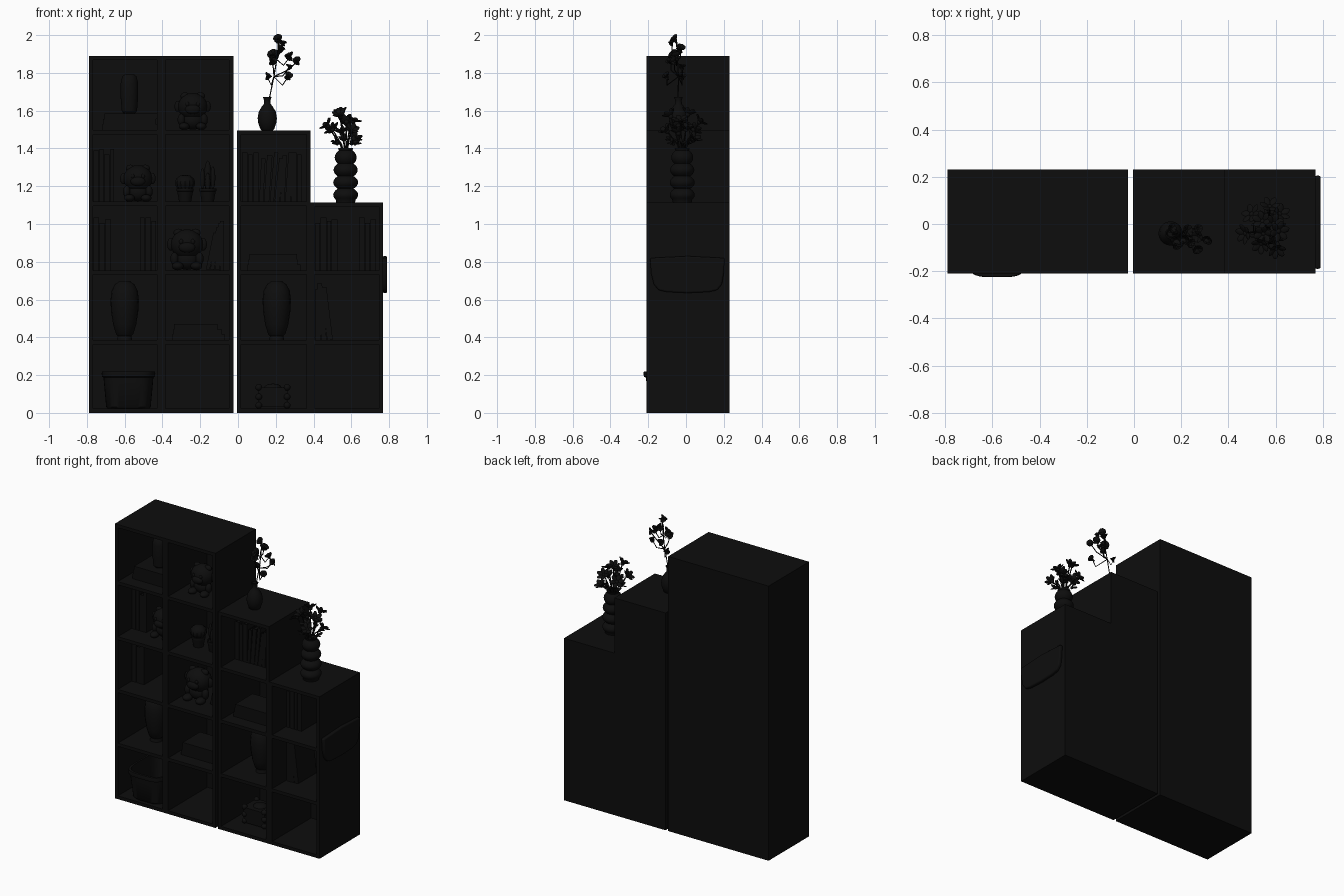
import bpy, bmesh, math, random
from mathutils import Vector, Matrix, Euler

if "Cube" in bpy.data.objects:
    bpy.data.objects.remove(bpy.data.objects["Cube"])

random.seed(4)
black = bpy.data.materials.new("black")
black.diffuse_color = (0.004, 0.004, 0.004, 1)
black.use_nodes = True
black.node_tree.nodes["Principled BSDF"].inputs["Base Color"].default_value = black.diffuse_color


def finish(bm, name, smooth=False, loc=(0, 0, 0), rot=(0, 0, 0)):
    bmesh.ops.recalc_face_normals(bm, faces=bm.faces)
    me = bpy.data.meshes.new(name)
    bm.to_mesh(me)
    bm.free()
    me.materials.append(black)
    ob = bpy.data.objects.new(name, me)
    bpy.context.collection.objects.link(ob)
    ob.location, ob.rotation_euler = loc, rot
    if smooth:
        bpy.ops.object.select_all(action='DESELECT')
        ob.select_set(True)
        bpy.context.view_layer.objects.active = ob
        bpy.ops.object.shade_smooth_by_angle(angle=math.radians(40))
    return ob


def boxes(name, parts, loc=(0, 0, 0), rot=(0, 0, 0)):
    bm = bmesh.new()
    for x0, x1, y0, y1, z0, z1 in parts:
        m = Matrix.Translation(((x0 + x1) / 2, (y0 + y1) / 2, (z0 + z1) / 2)) @ \
            Matrix.Diagonal((x1 - x0, y1 - y0, z1 - z0, 1))
        bmesh.ops.create_cube(bm, size=1, matrix=m)
    return finish(bm, name, loc=loc, rot=rot)


def lathe(name, profile, loc, n=40, power=2, sy=1.0, ribs=0.0):
    """Loft (radius, z) rings; power > 2 squares the plan, ribs flute it."""
    bm, rings = bmesh.new(), []
    for r, z in profile:
        ring = []
        for i in range(n):
            a = 2 * math.pi * i / n
            c, s = math.cos(a), math.sin(a)
            k = r * (1 + ribs * (i % 2)) / (abs(c) ** power + abs(s) ** power) ** (1 / power)
            ring.append(bm.verts.new((c * k, s * k * sy, z)))
        rings.append(ring)
    for a, b in zip(rings, rings[1:]):
        for i in range(n):
            bm.faces.new((a[i], a[(i + 1) % n], b[(i + 1) % n], b[i]))
    bm.faces.new(rings[0][::-1])
    bm.faces.new(rings[-1])
    return finish(bm, name, True, loc)


def balls(name, parts, loc, seg=24):
    bm = bmesh.new()
    for c, r in parts:
        m = Matrix.Translation(c) @ Matrix.Diagonal((*r, 1))
        bmesh.ops.create_uvsphere(bm, u_segments=seg, v_segments=seg // 2, radius=1, matrix=m)
    return finish(bm, name, True, loc)


def book(name, w, h, d, loc, rot=(0, 0, 0)):
    t = 0.003
    boxes(name, [(0, t, 0, d, 0, h), (w - t, w, 0, d, 0, h), (t, w - t, 0, t, 0, h),
                 (t, w - t, t, d - 0.005, 0.005, h - 0.005)], loc, rot)


def book_row(name, x, z, sizes, y=-0.06, d=0.2):
    for i, (w, h, lean) in enumerate(sizes):
        book(f"{name}_{i}", w, h, d, (x, y, z + (w * math.sin(lean) if lean > 0 else 0)), (0, lean, 0))
        x += w / math.cos(lean) + 0.003


# bookcases: uprights, shelves and back panels for each column
T, Y0, Y1 = 0.022, -0.21, 0.23
LV = [0.022, 0.385, 0.755, 1.118, 1.497, 1.89]


def column(name, x0, x1, levels, y0=Y0):
    top = levels[-1]
    parts = [(x0, x0 + T, y0, Y1, 0, top), (x1 - T, x1, y0, Y1, 0, top),
             (x0 + T, x1 - T, Y1 - 0.015, Y1, 0, top)]
    parts += [(x0 + T, x1 - T, y0, Y1 - 0.015, z - T, z) for z in levels]
    boxes(name, parts)


column("tall_case_left_column", -0.79, -0.407, LV)
column("tall_case_right_column", -0.407, -0.025, LV)
column("step_case_left_column", -0.005, 0.384, LV[:4] + [1.495])
column("step_case_right_column", 0.384, 0.768, LV[:3] + [1.115])

# side pocket with rounded lower corners
bm = bmesh.new()
outline = [(-0.19, 0.82), (-0.185, 0.74), (-0.17, 0.68), (-0.145, 0.65), (-0.1, 0.64), (0.01, 0.635),
           (0.12, 0.64), (0.165, 0.65), (0.19, 0.68), (0.2, 0.74), (0.205, 0.82), (0.01, 0.83)]
f = bm.faces.new([bm.verts.new((0.765, y, z)) for y, z in outline])
g = bmesh.ops.extrude_face_region(bm, geom=[f])
bmesh.ops.translate(bm, verts=[v for v in g['geom'] if isinstance(v, bmesh.types.BMVert)], vec=(0.025, 0, 0))
pocket = finish(bm, "side_pocket", True)
bev = pocket.modifiers.new("bevel", 'BEVEL')
bev.width, bev.segments = 0.008, 3

# oval floor basket, hollow with rolled rim
lathe("basket", [(0.11, 0), (0.118, 0.01), (0.13, 0.14), (0.132, 0.165), (0.14, 0.17), (0.142, 0.185),
                 (0.14, 0.198), (0.128, 0.198), (0.125, 0.16), (0.108, 0.015)],
      (-0.58, -0.038, 0.022), n=64, power=4, sy=1.32)

# tall ribbed vases and the small one on the top shelf
egg = [(0.035, 0), (0.045, 0.01), (0.06, 0.06), (0.071, 0.13), (0.074, 0.19), (0.068, 0.24), (0.05, 0.275),
       (0.035, 0.283), (0.03, 0.29), (0.026, 0.285), (0.026, 0.2)]
for x in (-0.6, 0.205):
    lathe("ribbed_vase", egg, (x, -0.03, 0.387 + 0.02), n=48, ribs=0.025)
    lathe("vase_foot", [(0.04, 0), (0.036, 0.022)], (x, -0.03, 0.385))
lathe("top_shelf_vase", [(0.03, 0), (0.04, 0.01), (0.046, 0.08), (0.046, 0.16), (0.038, 0.195), (0.025, 0.205),
                         (0.02, 0.2), (0.02, 0.12)], (-0.575, -0.03, 1.586))

# soft round figures: head, ears, body, feet, snout
for x, z, s in ((-0.24, 1.497, 1.0), (-0.53, 1.118, 0.98), (-0.27, 0.755, 1.1)):
    parts = [((0, 0, .125), (.078, .068, .072)), ((0, 0, .052), (.058, .05, .05)), ((0, -.06, .11), (.04, .02, .025))]
    for m in (-1, 1):
        parts += [((m * .078, 0, .125), (.018, .014, .03)), ((m * .045, -.045, .02), (.028, .035, .02)),
                  ((m * .06, -.02, .055), (.02, .022, .032)), ((m * .028, -.062, .138), (.01, .008, .012)),
                  ((m * .04, 0, .18), (.025, .018, .02))]
    balls("figure", [(Vector(c) * s, Vector(r) * s) for c, r in parts], (x, -0.04, z))

# potted cacti
pot = [(0.032, 0), (0.042, 0.055), (0.045, 0.056), (0.045, 0.07), (0.038, 0.07), (0.036, 0.062)]
for x in (-0.28, -0.16):
    lathe("cactus_pot", pot, (x, -0.03, 1.118), n=32)
lathe("round_cactus", [(.03, 0), (.046, .02), (.05, .04), (.044, .06), (.025, .076), (.005, .08)],
      (-0.28, -0.03, 1.18), n=28, ribs=0.1)
balls("tall_cactus", [((0, 0, .07), (.02, .02, .085)), ((-.028, 0, .06), (.013, .013, .055)),
                      ((.027, 0, .065), (.013, .013, .06)), ((0, -.02, .04), (.014, .014, .05))], (-0.16, -0.03, 1.18))

# standing and leaning books
book_row("books_upper_left", -0.765, 1.118, [(.028, .27, 0), (.022, .28, 0), (.03, .25, 0), (.02, .28, 0)])
book_row("books_middle_left", -0.765, 0.755, [(.03, .28, 0), (.026, .25, 0), (.03, .27, 0)])
book_row("books_middle_left_end", -0.52, 0.755, [(.026, .28, 0), (.03, .28, 0), (.025, .26, 0)])
book_row("books_beside_figure", -0.17, 0.755, [(.02, .2, .2), (.02, .23, .14), (.025, .25, .08), (.022, .26, 0)])
book_row("books_step_top", 0.02, 1.118,
         [(.03, .26, 0), (.025, .25, 0), (.028, .26, 0)] +
         [(.022 + .006 * (i % 2), .23 + .015 * (i % 3), .05 + .02 * (i % 4)) for i in range(6)] +
         [(.028, .26, 0), (.025, .25, 0)])
book_row("books_step_middle", 0.41, 0.755, [(.025, .25, 0), (.03, .28, 0), (.022, .26, 0), (.03, .27, 0)])
book_row("books_step_middle_end", 0.64, 0.755, [(.03, .28, 0), (.025, .25, 0), (.03, .27, 0)])
book_row("books_step_lower", 0.41, 0.385, [(.03, .27, 0), (.026, .3, -.08), (.03, .28, -.12)])

# books lying flat
for x, z, sizes in ((-0.72, 1.497, [(.03, .3), (.03, .28), (.028, .29)]), (-0.35, .385, [(.03, .28), (.026, .26), (.03, .23)]),
                    (0.05, .755, [(.03, .28), (.028, .26), (.028, .25)])):
    for w, l in sizes:
        book("flat_book", w, l, 0.19, (x, -0.12, z + w), (0, math.pi / 2, 0))
        x, z = x + 0.006, z + w

# small box with lid and round corner knobs
boxes("small_box", [(.105, .265, -.09, .05, .03, .12), (.1, .27, -.095, .055, .12, .135)])
balls("small_box_knobs", [((x, y, z), (.018, .018, .018)) for x in (.11, .26) for y in (-.085, .045)
                          for z in (.04, .085, .135)] + [((.185, -.02, .135), (.045, .045, .02))], (0, 0, 0), 16)

# bottle vase and stacked bubble vase
lathe("bottle_vase", [(.028, 0), (.036, .006), (.048, .04), (.051, .065), (.045, .1), (.028, .128), (.018, .14),
                      (.017, .16), (.023, .178), (.018, .178), (.013, .15)], (0.155, -0.04, 1.495))
bubbles = [(.05, 0)]
for i in range(4):
    R, h = (.066, .066, .064, .058)[i], .066
    bubbles += [(.042 + (R - .042) * math.sin(math.pi * k / 8) ** .8, .006 + h * (i + k / 8)) for k in range(1, 9)]
bubbles += [(.036, .275), (.04, .287), (.034, .287), (.03, .26)]
lathe("bubble_vase", bubbles, (0.57, -0.02, 1.115))


def stems(name, paths, r):
    cu = bpy.data.curves.new(name, 'CURVE')
    cu.dimensions, cu.bevel_depth, cu.bevel_resolution = '3D', r, 2
    cu.use_fill_caps = True
    for pts in paths:
        sp = cu.splines.new('POLY')
        sp.points.add(len(pts) - 1)
        for p, c in zip(sp.points, pts):
            p.co = (*c, 1)
    cu.materials.append(black)
    bpy.context.collection.objects.link(bpy.data.objects.new(name, cu))


def flower(name, c, size, direction, petals=6, cup=0.5, width=0.5):
    """Ring of flattened petals around a small core."""
    bm = bmesh.new()
    bmesh.ops.create_icosphere(bm, subdivisions=2, radius=size * 0.28)
    for i in range(petals):
        m = Matrix.Rotation(2 * math.pi * i / petals, 4, 'Z') @ Matrix.Rotation(-cup, 4, 'Y') @ \
            Matrix.Translation((size * 0.55, 0, 0)) @ Matrix.Diagonal((size * .5, size * width * .6, size * .1, 1))
        bmesh.ops.create_uvsphere(bm, u_segments=12, v_segments=6, radius=1, matrix=m)
    finish(bm, name, True, c, Vector(direction).to_track_quat('Z', 'Y').to_euler())


# blossom branch in the bottle vase
trunk = [(.155, -.04, 1.52), (.165, -.042, 1.66), (.19, -.04, 1.78), (.205, -.045, 1.87), (.215, -.05, 1.96)]
tips = [(.215, -.055, 1.975, .03), (.19, -.06, 1.89, .036), (.22, -.03, 1.925, .03), (.275, -.05, 1.885, .03),
        (.315, -.06, 1.86, .027), (.155, -.02, 1.78, .024), (.265, -.1, 1.78, .027), (.27, -.02, 1.83, .022),
        (.18, -.08, 1.86, .028), (.24, -.075, 1.955, .02)]
stems("blossom_branch", [trunk] + [[trunk[2 if t[2] < 1.88 else 3], (t[0] * .55 + .09, t[1], t[2] - .045), t[:3]]
                                   for t in tips[1:]], 0.003)
for x, y, z, r in tips:
    flower("blossom", (x, y, z), r, (random.uniform(-.7, .7), random.uniform(-1, .5), .8), 7, .65, .95)
    flower("blossom_heart", (x, y, z), r * .75, (random.uniform(-.7, .7), -.5, -.6), 6, .5, .95)

# open flower bunch in the bubble vase
bunch = [(.475, -.04, 1.52), (.5, .04, 1.50), (.54, -.08, 1.57), (.545, .01, 1.58), (.575, .07, 1.54),
         (.61, -.03, 1.545), (.6, -.1, 1.49), (.615, .04, 1.45), (.55, -.04, 1.48), (.59, .0, 1.50)]
stems("bunch_stems", [[(.57, -.02, 1.33), (.57 + (x - .57) * .3, -.02 + (y + .02) * .3, 1.42), (x, y, z)]
                      for x, y, z in bunch], 0.0035)
for x, y, z in bunch:
    flower("open_flower", (x, y, z), .047, (x - .57, y + .02, .09), 6, random.uniform(.25, .7), .5)
for i in range(7):
    a = i * 0.9
    flower("leaf_spray", (.57 + .05 * math.cos(a), -.02 + .06 * math.sin(a), 1.425 + .01 * (i % 3)), .035,
           (math.cos(a), math.sin(a), .8), 3, .9, .4)
